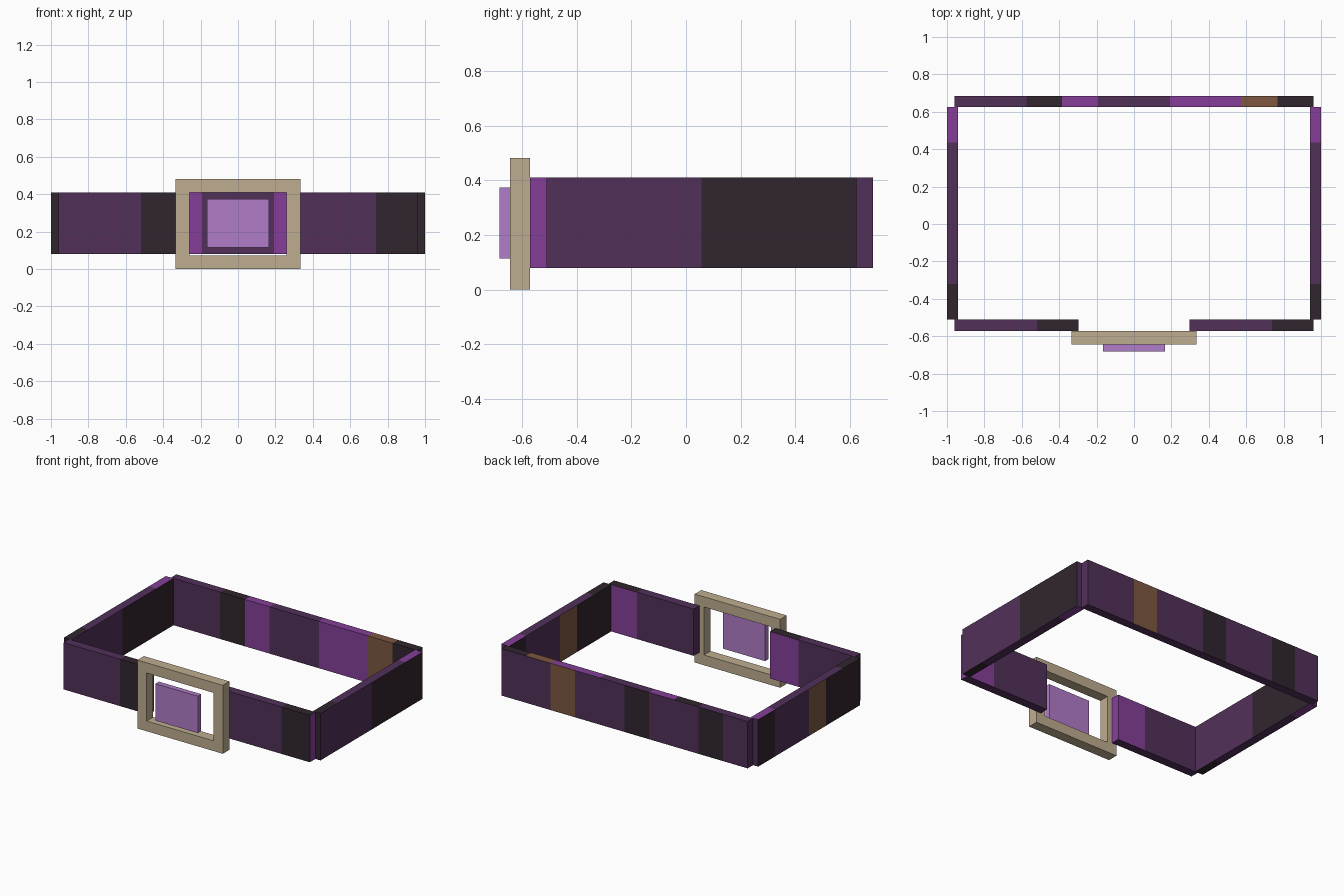
import bpy, bmesh

if "Cube" in bpy.data.objects:
    bpy.data.objects.remove(bpy.data.objects["Cube"])


def linear(hex_code):
    out = []
    for i in (0, 2, 4):
        c = int(hex_code[i:i + 2], 16) / 255
        out.append(c / 12.92 if c <= 0.04045 else ((c + 0.055) / 1.055) ** 2.4)
    return (*out, 1.0)


COLOURS = {
    "M": ("plum", "52305A"),
    "D": ("near_black", "31252F"),
    "B": ("bright_purple", "853F98"),
    "N": ("brown", "7D5840"),
    "T": ("tan", "BFAE90"),
    "L": ("lilac", "B07CC8"),
}
KEYS = list(COLOURS)
MATS = []
for name, code in COLOURS.values():
    m = bpy.data.materials.new(name)
    m.diffuse_color = linear(code)
    m.use_nodes = True
    m.node_tree.nodes["Principled BSDF"].inputs["Base Color"].default_value = m.diffuse_color
    MATS.append(m)


def finish(name, bm):
    bmesh.ops.recalc_face_normals(bm, faces=bm.faces)
    me = bpy.data.meshes.new(name)
    bm.to_mesh(me)
    bm.free()
    for m in MATS:
        me.materials.append(m)
    ob = bpy.data.objects.new(name, me)
    bpy.context.collection.objects.link(ob)
    return ob


def strap(name, axis, lo, hi, bands, ends):
    """Box cut into equal cells along an axis.
    bands: colour letters for the low side, top, high side and bottom; ends: low and high cap."""
    bm = bmesh.new()
    n = len(bands[0])
    other = 1 - axis
    rings = []
    for i in range(n + 1):
        t = lo[axis] + (hi[axis] - lo[axis]) * i / n
        ring = []
        for o, z in ((lo[other], lo[2]), (lo[other], hi[2]),
                     (hi[other], hi[2]), (hi[other], lo[2])):
            p = [0, 0, z]
            p[axis], p[other] = t, o
            ring.append(bm.verts.new(p))
        rings.append(ring)
    for i in range(n):
        a, b = rings[i], rings[i + 1]
        for k in range(4):
            j = (k + 1) % 4
            f = bm.faces.new((a[k], a[j], b[j], b[k]))
            f.material_index = KEYS.index(bands[k][i])
    for ring, key in zip((rings[0], rings[-1]), ends):
        bm.faces.new(ring).material_index = KEYS.index(key)
    return finish(name, bm)


Z0, Z1 = 0.08, 0.41

# Back strap
strap("back_strap", 0, (-0.96, 0.625, Z0), (0.96, 0.685, Z1),
      ("MMDBMMBBND", "MMDBMMBBND", "MDMMDMMNMM", "MMMMMMMMMM"), "MM")

# Side straps
for name, x in (("left_strap", -1.0), ("right_strap", 0.94)):
    strap(name, 1, (x, -0.51, Z0), (x + 0.06, 0.625, Z1),
          ("DDNMMD", "DMMMMB", "MMMDDD", "DMMMMB"), "DM")

# Front straps, one each side of the buckle
for name, x in (("front_left_strap", -0.96), ("front_right_strap", 0.297)):
    strap(name, 0, (x, -0.572, Z0), (x + 0.663, -0.51, Z1),
          ("MMD", "MMD", "MMB", "MMM"), "MB")

# Buckle frame: rectangular ring extruded in depth
bm = bmesh.new()
loops = []
for y in (-0.645, -0.572):
    for w, z0, z1 in ((0.333, 0.0, 0.482), (0.26, 0.072, 0.41)):
        loops.append([bm.verts.new((x, y, z)) for x, z in
                      ((-w, z0), (w, z0), (w, z1), (-w, z1))])
front_out, front_in, back_out, back_in = loops
for a, b in ((front_out, front_in), (back_out, back_in),
             (front_out, back_out), (front_in, back_in)):
    for k in range(4):
        j = (k + 1) % 4
        bm.faces.new((a[k], a[j], b[j], b[k])).material_index = KEYS.index("T")
finish("buckle_frame", bm)

# Buckle centre plate
strap("buckle_plate", 0, (-0.165, -0.683, 0.115), (0.165, -0.645, 0.375),
      ("L",) * 4, "LL")
